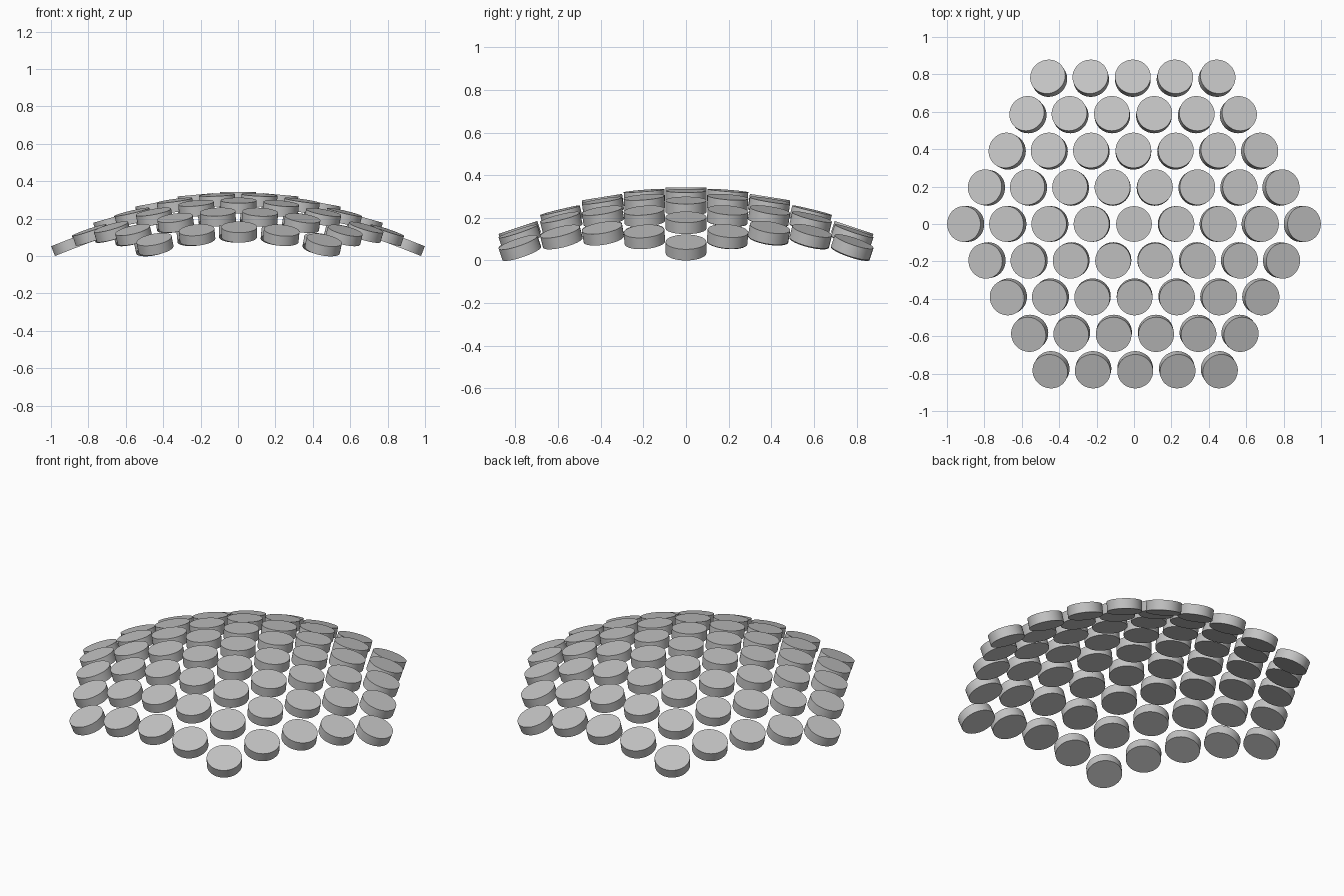
import bpy, bmesh, math
from mathutils import Vector, Matrix

if "Cube" in bpy.data.objects:
    bpy.data.objects.remove(bpy.data.objects["Cube"])

RINGS = 4            # hexagonal rings around the centre disc
SPACING = 0.2275     # distance between disc centres
DISC_R, DISC_T = 0.0955, 0.056
DOME_R = 1.751       # dome carrying the disc tops
AIM_R = 2.5          # the discs tilt less than the dome slopes
TOP_Z = 0.342

grey = bpy.data.materials.new("light grey")
grey.diffuse_color = (0.55, 0.55, 0.55, 1)
grey.use_nodes = True
grey.node_tree.nodes["Principled BSDF"].inputs["Base Color"].default_value = grey.diffuse_color

# one shared disc mesh, top face at its origin
bm = bmesh.new()
bmesh.ops.create_cone(bm, cap_ends=True, segments=48, radius1=DISC_R, radius2=DISC_R,
                      depth=DISC_T, matrix=Matrix.Translation((0, 0, -DISC_T / 2)))
for f in bm.faces:
    f.smooth = len(f.verts) == 4
for e in bm.edges:
    e.smooth = all(len(f.verts) == 4 for f in e.link_faces)
disc_mesh = bpy.data.meshes.new("disc")
bm.to_mesh(disc_mesh)
bm.free()
disc_mesh.materials.append(grey)

# hexagonal array of discs laid over the dome
for row in range(-RINGS, RINGS + 1):
    count = 2 * RINGS + 1 - abs(row)
    for i in range(count):
        y = row * SPACING * math.sqrt(3) / 2
        x = (i - (count - 1) / 2) * SPACING - 0.008 * y
        r = math.hypot(x, y)
        z = TOP_Z - DOME_R + math.sqrt(DOME_R ** 2 - r * r)
        disc = bpy.data.objects.new("disc", disc_mesh)
        bpy.context.collection.objects.link(disc)
        tilt = Matrix.Rotation(math.asin(r / AIM_R), 4, Vector((-y, x, 0))) if r > 1e-6 else Matrix()
        disc.matrix_world = Matrix.Translation((x, y, z)) @ tilt
